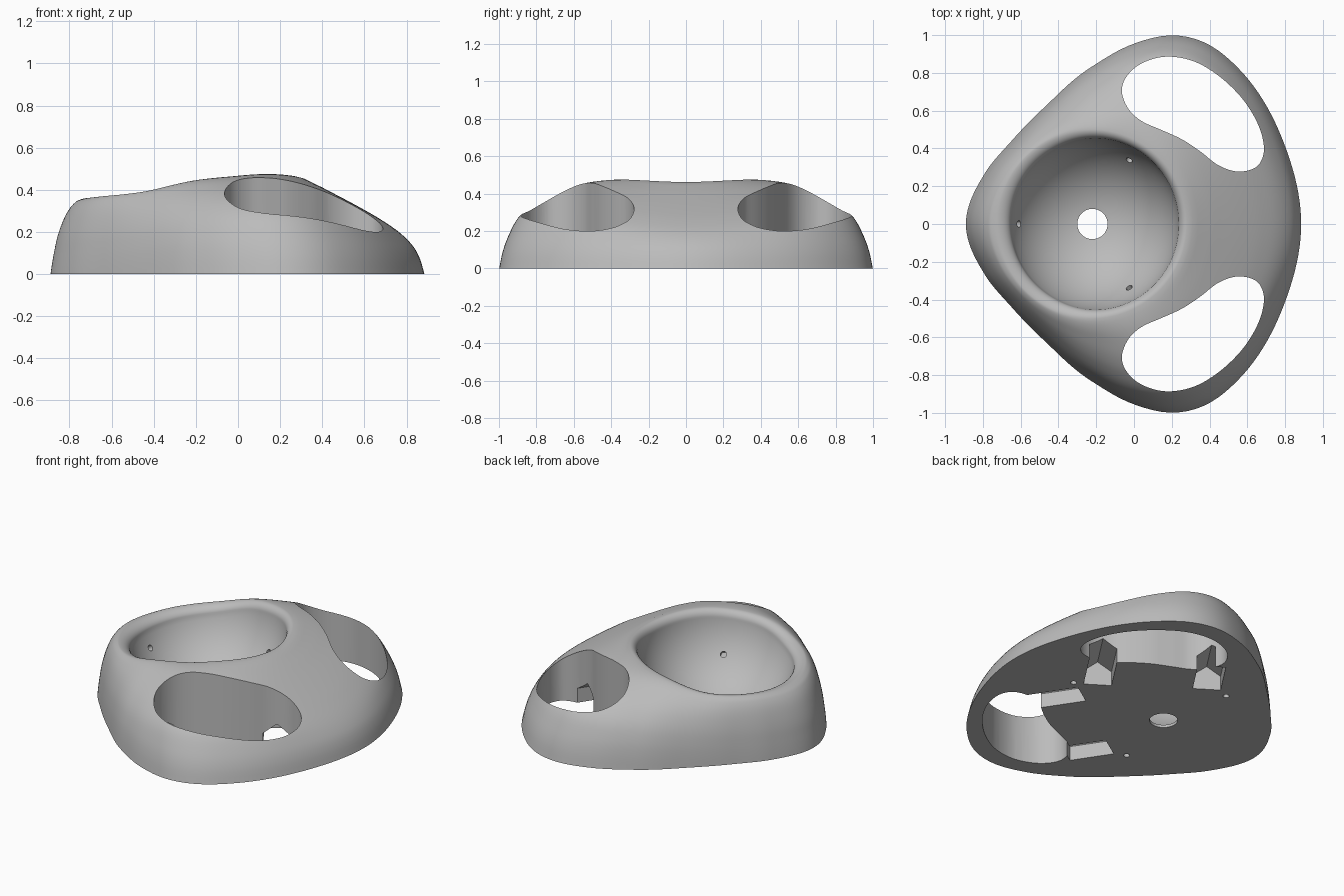
import bpy, bmesh, math
from mathutils import Vector

if "Cube" in bpy.data.objects:
    bpy.data.objects.remove(bpy.data.objects["Cube"])

CX = -0.22                    # bowl centre
BALL_R, BALL_Z = 0.46, 0.47   # spherical seat
HOLE_R, LIP_R = 0.08, 0.5
SEGMENTS = 160

grey = bpy.data.materials.new("plain_grey")
grey.use_nodes = True
grey.diffuse_color = (0.5, 0.5, 0.5, 1)
grey.node_tree.nodes["Principled BSDF"].inputs["Base Color"].default_value = (0.5, 0.5, 0.5, 1)


def smooth(xs, ys, x):
    """Cubic interpolation through key values."""
    n = len(xs)
    i = max(k for k in range(n - 1) if xs[k] <= x or k == 0)

    def slope(k):
        a, b = max(k - 1, 0), min(k + 1, n - 1)
        return (ys[b] - ys[a]) / (xs[b] - xs[a])
    h = xs[i + 1] - xs[i]
    t = (x - xs[i]) / h
    return ((2*t**3 - 3*t**2 + 1) * ys[i] + (t**3 - 2*t**2 + t) * h * slope(i)
            + (3*t**2 - 2*t**3) * ys[i + 1] + (t**3 - t**2) * h * slope(i + 1))


def by_angle(keys, deg):
    """Key values by angle, mirrored so both halves meet smoothly."""
    full = [(-keys[1][0], keys[1][1])] + keys + [(360 - keys[-2][0], keys[-2][1])]
    return smooth([k[0] for k in full], [k[1] for k in full], deg)


OUTLINE = [(0, 1.105), (22, 1.10), (47, 1.13), (58, 1.13), (67, 1.085), (77, 0.98),
           (90, 0.835), (110, 0.68), (133, 0.615), (155, 0.63), (180, 0.67)]
LIP_Z = [(0, 0.462), (45, 0.475), (70, 0.462), (90, 0.442), (118, 0.39), (150, 0.368), (180, 0.36)]

# Flank height from base to lip, as a share of the lip height
STEPS = [0, 0.03, 0.08, 0.18, 0.33, 0.5, 0.7, 0.85, 1, 1.15]
FLANKS = {0: [0, 0.14, 0.27, 0.41, 0.55, 0.68, 0.82, 0.92, 1, 0.95],
          60: [0, 0.17, 0.34, 0.57, 0.73, 0.84, 0.93, 0.98, 1, 0.98],
          90: [0, 0.17, 0.34, 0.53, 0.69, 0.81, 0.91, 0.97, 1, 0.98],
          180: [0, 0.1, 0.24, 0.47, 0.68, 0.84, 0.95, 0.985, 1, 0.99]}


def section(deg):
    """Closed radial section: base, flank, lip, bowl, centre hole."""
    rim, lip = by_angle(OUTLINE, deg), by_angle(LIP_Z, deg)
    pts = []
    for k in range(33):
        t = (k / 32) ** 1.6
        share = by_angle([(a, smooth(STEPS, f, t)) for a, f in FLANKS.items()], deg)
        pts.append((rim - t * (rim - LIP_R), lip * share))
    edge_z = lip - 0.05
    edge_r = math.sqrt(BALL_R**2 - (edge_z - BALL_Z)**2)
    for k in range(1, 8):
        a = k / 8 * math.pi / 2
        pts.append((LIP_R - (LIP_R - edge_r) * math.sin(a), edge_z + 0.05 * math.cos(a)))
    start, end = math.asin(edge_r / BALL_R), math.asin(HOLE_R / BALL_R)
    for k in range(21):
        a = start + (end - start) * k / 20
        pts.append((BALL_R * math.sin(a), BALL_Z - BALL_R * math.cos(a)))
    pts.append((HOLE_R, 0))
    return pts


def make_object(name, bm):
    bmesh.ops.recalc_face_normals(bm, faces=bm.faces)
    mesh = bpy.data.meshes.new(name)
    bm.to_mesh(mesh)
    bm.free()
    obj = bpy.data.objects.new(name, mesh)
    bpy.context.collection.objects.link(obj)
    mesh.materials.append(grey)
    return obj


# Body shell swept around the bowl
bm = bmesh.new()
rings = []
for s in range(SEGMENTS):
    a = 2 * math.pi * s / SEGMENTS
    deg = math.degrees(a)
    deg = min(deg, 360 - deg)
    rings.append([bm.verts.new((CX + r * math.cos(a), r * math.sin(a), z)) for r, z in section(deg)])
count = len(rings[0])
for s in range(SEGMENTS):
    p, q = rings[s], rings[(s + 1) % SEGMENTS]
    for k in range(count):
        j = (k + 1) % count
        bm.faces.new((p[k], q[k], q[j], p[j]))
body = make_object("body", bm)


def prism(name, loop, offset):
    """Extrude a closed loop of points along an offset."""
    bm = bmesh.new()
    face = bm.faces.new([bm.verts.new(p) for p in loop])
    out = bmesh.ops.extrude_face_region(bm, geom=[face])
    bmesh.ops.translate(bm, vec=offset, verts=[v for v in out["geom"] if isinstance(v, bmesh.types.BMVert)])
    return make_object(name, bm)


def drill(name, centre, axis, radius, depth):
    axis = Vector(axis).normalized()
    u = axis.orthogonal().normalized()
    v = axis.cross(u)
    c = Vector(centre) - axis * depth / 2
    loop = [c + radius * (u * math.cos(i * math.pi / 8) + v * math.sin(i * math.pi / 8)) for i in range(16)]
    return prism(name, loop, axis * depth)


def closed_curve(points, sub=6):
    """Smooth closed loop through the points."""
    pts = [Vector(p) for p in points]
    n, out = len(pts), []
    for i in range(n):
        a, b, c, d = (pts[(i + k) % n] for k in (-1, 0, 1, 2))
        for k in range(sub):
            t = k / sub
            out.append(0.5 * (2*b + (c - a)*t + (2*a - 5*b + 4*c - d)*t*t + (3*b - a - 3*c + d)*t**3))
    return out


OPENING = [(-0.064, 0.70), (-0.04, 0.78), (0.04, 0.85), (0.17, 0.886), (0.32, 0.86), (0.46, 0.775),
           (0.58, 0.655), (0.66, 0.52), (0.688, 0.40), (0.665, 0.32), (0.61, 0.285), (0.53, 0.28),
           (0.44, 0.315), (0.35, 0.385), (0.25, 0.45), (0.14, 0.50), (0.04, 0.545), (-0.03, 0.61)]
GROOVES = [(0.33, 0.07, 0.38), (-0.18, 0.43, 0.26)]
HOUSE = [(-0.08, -0.1), (0.08, -0.1), (0.08, 0.09), (0, 0.15), (-0.08, 0.09)]

cutters = []
for side in (1, -1):
    # Finger openings
    loop = [(p.x, side * p.y, -0.2) for p in closed_curve(OPENING)]
    cutters.append(prism("opening_cutter", loop, (0, 0, 1)))
    # Peaked grooves in the underside
    along = Vector((0.55, 0.835 * side, 0))
    across = Vector((0.835, -0.55 * side, 0))
    for x, y, length in GROOVES:
        loop = [Vector((x, side * y, z)) + across * w for w, z in HOUSE]
        cutters.append(prism("groove_cutter", loop, along * length))
# Small seat holes in the bowl and screw holes below
for k in range(3):
    a = math.radians(60 + 120 * k)
    out = Vector((math.cos(a), math.sin(a), 0))
    axis = out * 0.39 - Vector((0, 0, 0.244))
    cutters.append(drill("seat_hole_cutter", Vector((CX, 0, BALL_Z)) + axis, axis, 0.018, 0.09))
    cutters.append(drill("screw_hole_cutter", Vector((-0.06, 0, 0)) - out * 0.51, (0, 0, 1), 0.018, 0.16))

bpy.context.view_layer.objects.active = body
for cutter in cutters:
    cutter.hide_render = True
    mod = body.modifiers.new("cut", "BOOLEAN")
    mod.operation, mod.solver, mod.object = "DIFFERENCE", "EXACT", cutter
    bpy.ops.object.modifier_apply(modifier=mod.name)
    bpy.data.objects.remove(cutter)

bpy.ops.object.select_all(action="DESELECT")
body.select_set(True)
bpy.ops.object.shade_smooth_by_angle(angle=math.radians(35))
